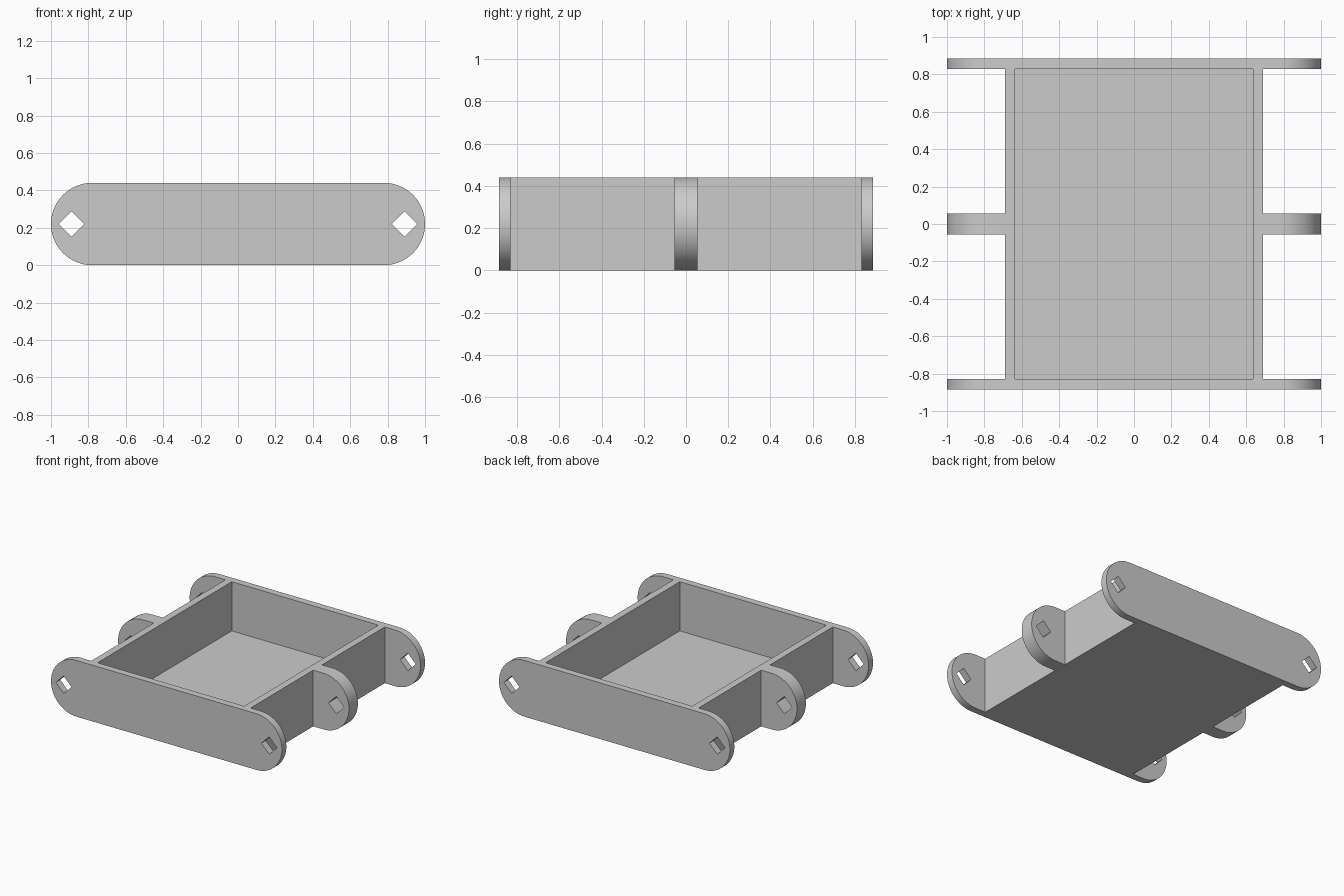
import bpy
import bmesh
import math
from mathutils import Vector

cube = bpy.data.objects.get("Cube")
if cube:
    bpy.data.objects.remove(cube, do_unlink=True)

HEIGHT = 0.44
RADIUS = HEIGHT / 2
ARC_X = 1 - RADIUS      # centre of the rounded ends
BODY_X = 0.69           # outside of the tray
BODY_Y = 0.885
WALL = 0.055
HOLE_X = 0.89
HOLE_R = 0.068
STEPS = 32

grey = bpy.data.materials.new("plain grey")
grey.use_nodes = True
colour = (0.6, 0.6, 0.6, 1)
grey.diffuse_color = colour
grey.node_tree.nodes["Principled BSDF"].inputs["Base Color"].default_value = colour


def round_end(side):
    """Half circle from bottom to top on the +x side, top to bottom on -x."""
    return [(side * (ARC_X + RADIUS * math.cos(a)), RADIUS + side * RADIUS * math.sin(a))
            for a in (math.pi * (i / STEPS - 0.5) for i in range(STEPS + 1))]


def diamond(side):
    return [(side * HOLE_X + HOLE_R * math.cos(i * math.pi / 2),
             RADIUS + HOLE_R * math.sin(i * math.pi / 2)) for i in range(4)]


def prism(name, loops, y0, y1):
    """Fill an x-z outline with holes and extrude it along y."""
    bm = bmesh.new()
    edges = []
    for loop in loops:
        verts = [bm.verts.new((x, y0, z)) for x, z in loop]
        edges += [bm.edges.new((v, verts[i - 1])) for i, v in enumerate(verts)]
    bmesh.ops.triangle_fill(bm, edges=edges, use_beauty=True, use_dissolve=False)
    out = bmesh.ops.extrude_face_region(bm, geom=bm.faces[:], use_keep_orig=True)
    moved = [v for v in out["geom"] if isinstance(v, bmesh.types.BMVert)]
    bmesh.ops.translate(bm, vec=Vector((0, y1 - y0, 0)), verts=moved)
    bmesh.ops.recalc_face_normals(bm, faces=bm.faces[:])
    mesh = bpy.data.meshes.new(name)
    bm.to_mesh(mesh)
    bm.free()
    mesh.materials.append(grey)
    obj = bpy.data.objects.new(name, mesh)
    bpy.context.collection.objects.link(obj)
    bpy.ops.object.select_all(action="DESELECT")
    obj.select_set(True)
    bpy.context.view_layer.objects.active = obj
    bpy.ops.object.shade_smooth_by_angle(angle=math.radians(30))


# Open tray: floor and two side walls
inner = BODY_X - WALL
tray = [(-BODY_X, 0), (BODY_X, 0), (BODY_X, HEIGHT), (inner, HEIGHT),
        (inner, WALL), (-inner, WALL), (-inner, HEIGHT), (-BODY_X, HEIGHT)]
prism("tray", [tray], WALL - BODY_Y, BODY_Y - WALL)

# Long rounded plates closing the front and back
plate = [round_end(1) + round_end(-1), diamond(1), diamond(-1)]
prism("front_plate", plate, -BODY_Y, WALL - BODY_Y)
prism("back_plate", plate, BODY_Y - WALL, BODY_Y)

# Thick middle lugs on each side
for name, side in (("left_lug", 1), ("right_lug", -1)):
    base = [(side * BODY_X, RADIUS + side * RADIUS), (side * BODY_X, RADIUS - side * RADIUS)]
    prism(name, [round_end(side) + base, diamond(side)], -WALL, WALL)
